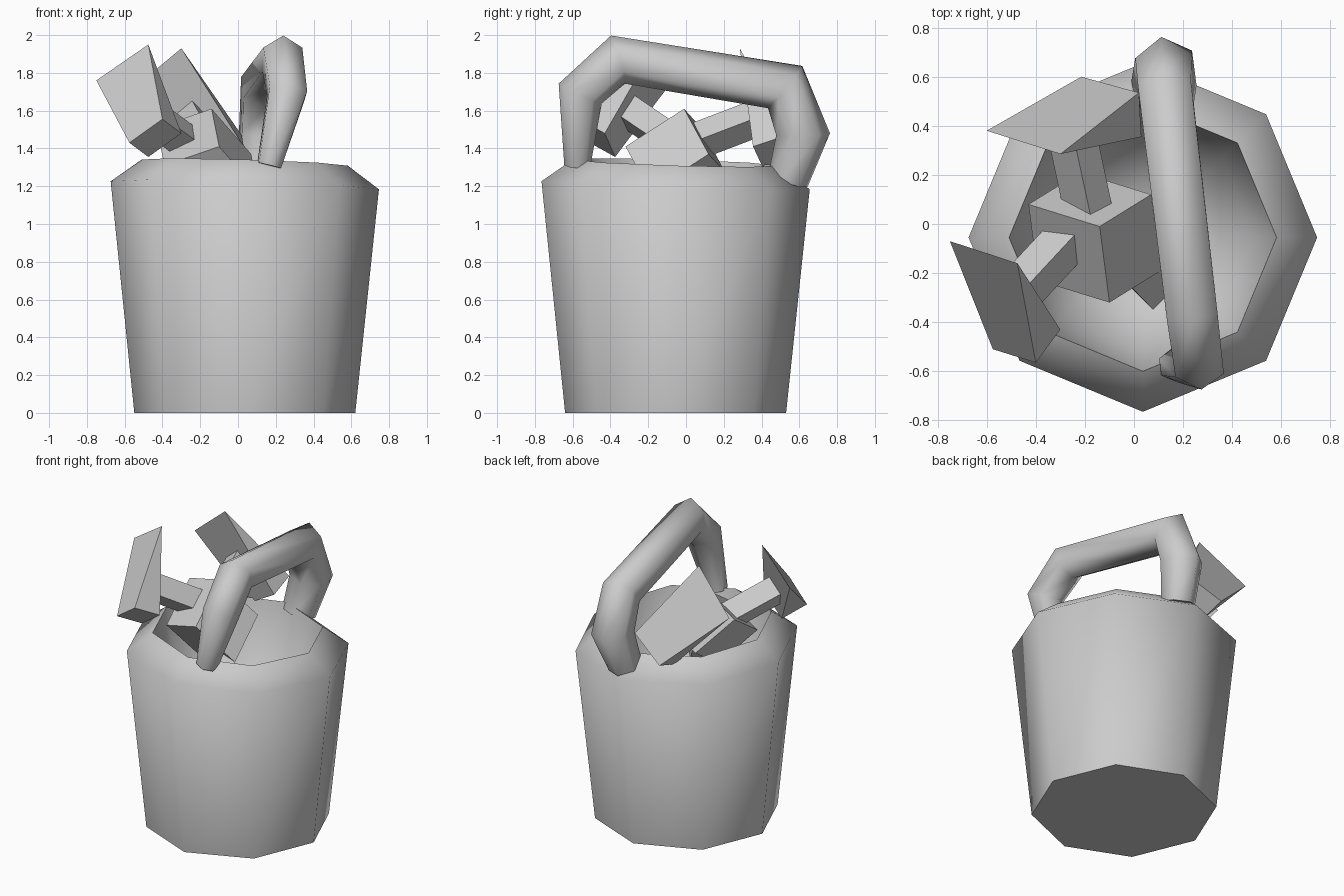
import bpy, bmesh, math
from mathutils import Vector

cube = bpy.data.objects.get("Cube")
if cube:
    bpy.data.objects.remove(cube, do_unlink=True)

GREY = (0.6, 0.6, 0.6, 1)
grey = bpy.data.materials.new("plain_grey")
grey.use_nodes = True
grey.diffuse_color = GREY
grey.node_tree.nodes["Principled BSDF"].inputs["Base Color"].default_value = GREY


def finish(name, bm, angle=65):
    bmesh.ops.recalc_face_normals(bm, faces=bm.faces)
    mesh = bpy.data.meshes.new(name)
    bm.to_mesh(mesh)
    bm.free()
    mesh.materials.append(grey)
    obj = bpy.data.objects.new(name, mesh)
    bpy.context.collection.objects.link(obj)
    bpy.ops.object.select_all(action='DESELECT')
    obj.select_set(True)
    bpy.context.view_layer.objects.active = obj
    bpy.ops.object.shade_smooth_by_angle(angle=math.radians(angle))
    return obj


def loft(name, rings, angle=65):
    """Skin a list of equal rings and cap both ends."""
    bm = bmesh.new()
    rows = [[bm.verts.new(p) for p in ring] for ring in rings]
    for a, b in zip(rows, rows[1:]):
        for i in range(len(a)):
            j = (i + 1) % len(a)
            bm.faces.new((a[i], a[j], b[j], b[i]))
    bm.faces.new(rows[0])
    bm.faces.new(rows[-1])
    return finish(name, bm, angle)


def rod(name, start, end, side, width, depth):
    """Square bar between two points; side fixes its roll."""
    start, end = Vector(start), Vector(end)
    along = (end - start).normalized()
    v = along.cross(Vector(side)).normalized()
    u = v.cross(along)
    corners = [u * (a * width / 2) + v * (b * depth / 2)
               for a, b in ((-1, -1), (1, -1), (1, 1), (-1, 1))]
    return loft(name, [[p + c for c in corners] for p in (start, end)], 30)


def wedge_head(name, tip_a, tip_b, back_a, back_b, back_c):
    """Tool head: sharp wide edge at one end, thick narrow back at the other."""
    ta, tb, a, b, c = map(Vector, (tip_a, tip_b, back_a, back_b, back_c))
    d = a + c - b
    bm = bmesh.new()
    ta, tb, a, b, c, d = [bm.verts.new(p) for p in (ta, tb, a, b, c, d)]
    for face in ((ta, tb, b, a), (ta, tb, c, d), (a, b, c, d), (tb, b, c), (ta, a, d)):
        bm.faces.new(face)
    return finish(name, bm, 10)


# Eight-sided bucket with a sloped shoulder and a hollow inside
profile = [(0.585, 0, 0), (0.71, 1.205, 0.03), (0.545, 1.325, 0.03),
           (0.46, 0.9, 0), (0.22, 0.68, 0)]
rings = []
for radius, z, tilt in profile:
    ring = []
    for i in range(8):
        a = math.tau * i / 8
        x, y = radius * math.cos(a), radius * math.sin(a)
        ring.append(Vector((x + 0.036, y - 0.055, z - tilt * (x + y))))
    rings.append(ring)
loft("bucket", rings)

# Six-sided carrying handle along a bent path: x, y, z, radius
path = [(0.165, -0.575, 1.31, 0.07), (0.26, -0.56, 1.69, 0.115),
        (0.235, -0.36, 1.87, 0.12), (0.13, 0.525, 1.725, 0.125),
        (0.13, 0.62, 1.475, 0.135), (0.09, 0.54, 1.23, 0.11)]
points = [Vector(p[:3]) for p in path]
steps = [(b - a).normalized() for a, b in zip(points, points[1:])]
rings = []
for i, point in enumerate(points):
    before, after = steps[max(i - 1, 0)], steps[min(i, len(steps) - 1)]
    tangent = (before + after).normalized()
    stretch = 1 / max(tangent.dot(after), 0.8)
    side = Vector((0.99, 0.13, 0))
    side = (side - tangent * side.dot(tangent)).normalized()
    out = side.cross(tangent)
    r = path[i][3]
    rings.append([point + out * (r * stretch * math.cos(math.tau * k / 6))
                  + side * (r * math.sin(math.tau * k / 6)) for k in range(6)])
loft("bucket_handle", rings)

# Tool leaning out over the front right
wedge_head("front_tool_head", (-0.75, -0.07, 1.76), (-0.475, -0.16, 1.95),
           (-0.575, -0.51, 1.43), (-0.4, -0.565, 1.555), (-0.3, -0.43, 1.48))
rod("front_tool_shaft", (-0.5, -0.31, 1.6), (-0.24, -0.03, 1.41),
    (0.28, -0.09, 0.19), 0.14, 0.14)

# Tool leaning out over the back
wedge_head("back_tool_head", (-0.6, 0.38, 1.68), (-0.3, 0.285, 1.93),
           (-0.215, 0.6, 1.33), (0.02, 0.535, 1.47), (0.03, 0.355, 1.41))
rod("back_tool_shaft", (-0.26, 0.4, 1.57), (-0.17, -0.02, 1.41),
    (0.3, -0.095, 0.25), 0.15, 0.13)

# Block-headed tool in the middle, with its shaft down in the bucket
corner = Vector((-0.14, -0.01, 1.61))
across, down, back = (Vector(v) for v in
                      ((0.21, 0.13, -0.24), (0.04, -0.31, -0.2), (-0.29, 0.09, -0.1)))
face = [corner, corner + across, corner + across + down, corner + down]
loft("middle_tool_head", [face, [p + back for p in face]], 30)
rod("middle_tool_shaft", (-0.12, -0.05, 1.36), (0.09, -0.27, 1.03),
    (0.7, 0.7, 0), 0.13, 0.13)
